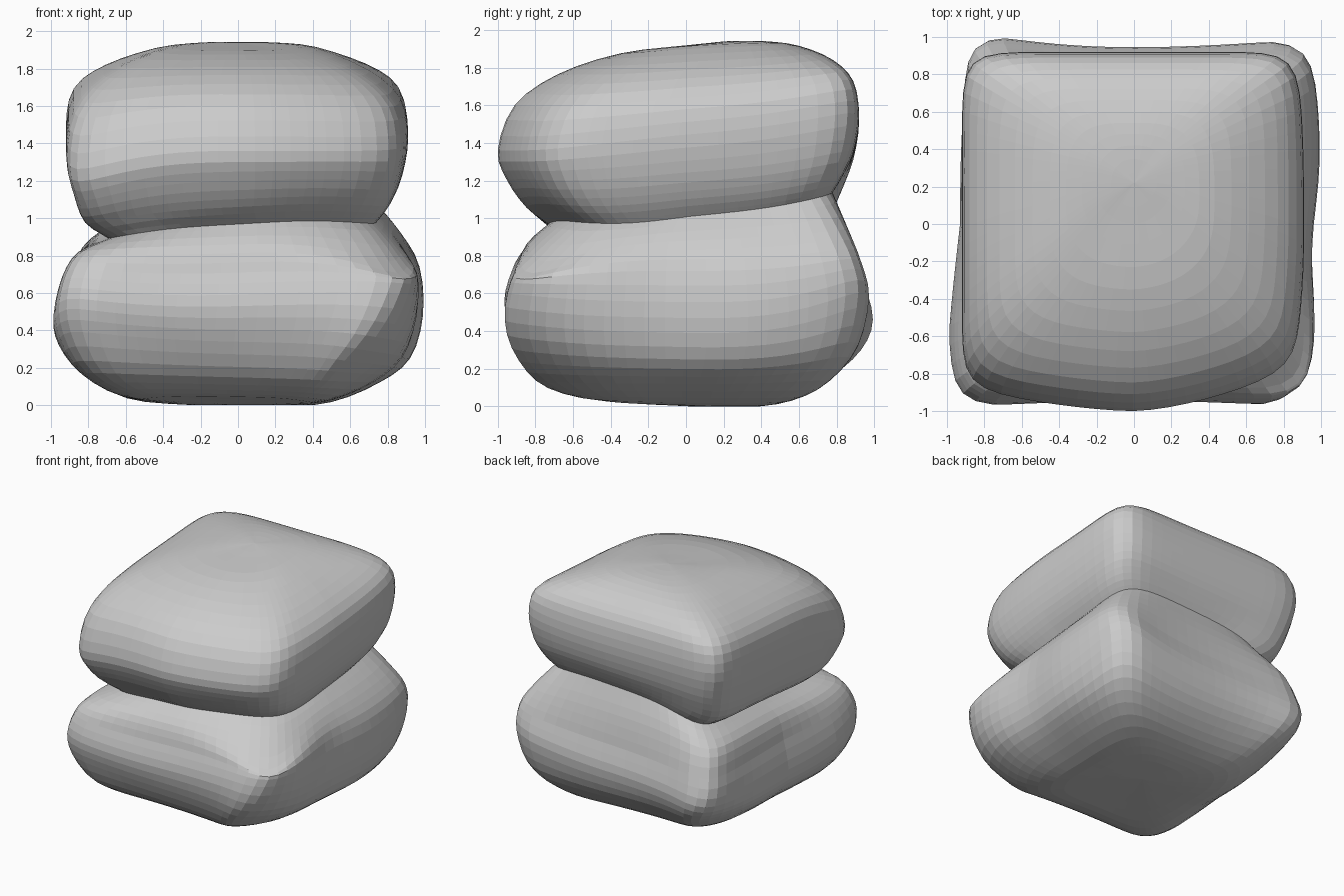
import bpy, bmesh, math

if "Cube" in bpy.data.objects:
    bpy.data.objects.remove(bpy.data.objects["Cube"])

# Height profiles per level: left x,z  right x,z  front y,z  back y,z
LEVELS = [
    (0, 0, 0, 0, .1, 0, .1, 0),
    (-.3, .01, .25, .0, -.3, .03, .37, .0),
    (-.62, .04, .5, .02, -.6, .06, .58, .04),
    (-.84, .16, .76, .12, -.82, .15, .78, .14),
    (-.97, .29, .93, .25, -.95, .34, .94, .3),
    (-1, .42, 1, .47, -1, .53, 1, .5),
    (-.95, .65, .98, .72, -.95, .71, .95, .7),
    (-.86, .83, .88, .88, -.87, .86, .87, .93),
    (-.7, .93, .75, 1.01, -.73, .97, .78, 1.12),      # pinched waist
    (-.82, 1.02, .82, 1.1, -.85, 1.06, .83, 1.2),
    (-.88, 1.2, .88, 1.24, -.95, 1.2, .89, 1.33),
    (-.92, 1.44, .91, 1.44, -1, 1.36, .92, 1.52),
    (-.88, 1.65, .87, 1.64, -.91, 1.6, .89, 1.72),
    (-.72, 1.79, .7, 1.79, -.68, 1.765, .78, 1.84),
    (-.45, 1.9, .43, 1.905, -.35, 1.875, .6, 1.915),
    (-.2, 1.935, .2, 1.935, 0, 1.918, .42, 1.94),
    (0, 1.94, 0, 1.94, .22, 1.94, .22, 1.94),
]
# Corner nudges: side signs, level, reach in levels, shift x, y, z
NUDGES = [
    (1, -1, 3.3, 2.7, -.26, .03, 0),       # front right base tucked in
    (1, -1, 5.5, 1.5, -.05, .05, 0),
    (1, -1, 6.7, 1.3, 0, 0, -.14),         # front right shoulder sags
    (-1, 1, 3.2, 2.8, .15, 0, 0),          # back left base tucked in
    (-1, 1, 8, 1.8, 0, 0, -.09),
    (1, 1, 4.8, 2.6, -.05, -.03, .12),     # back right swell sits higher
    (-1, -1, 5, 2.5, .03, .04, .1),        # front left swell sits higher
    (-1, -1, 11, 2.8, 0, 0, -.12),         # front left of the crown droops
    (1, 1, 11, 3, -.03, 0, .05),
]
STEPS, SIDE, WAIST = 3, 18, 8
LAST = len(LEVELS) - 1


def clamp(v):
    return max(0.0, min(1.0, v))


def lerp(a, b, f):
    return a + (b - a) * f


def level_at(t):
    """Smooth curve through the levels, with a crease at the waist."""
    i = min(int(t), LAST - 1)
    f = t - i
    lo, hi = (0, WAIST) if i < WAIST else (WAIST, LAST)
    p = [LEVELS[max(lo, min(hi, i + k))] for k in (-1, 0, 1, 2)]
    return [b + .5 * f * (c - a + f * (2*a - 5*b + 4*c - d + f * (3*(b - c) + d - a)))
            for a, b, c, d in zip(*p)]


def square_loop():
    """Points around a unit square, counter-clockwise."""
    pts = []
    u, v = 1, -1
    for du, dv in ((0, 1), (-1, 0), (0, -1), (1, 0)):
        for k in range(SIDE):
            pts.append((u + 2 * du * k / SIDE, v + 2 * dv * k / SIDE))
        u, v = u + 2 * du, v + 2 * dv
    return pts


def cushion_point(t, u, v):
    xl, zl, xr, zr, yf, zf, yb, zb = level_at(t)
    size = clamp((xr - xl) / 2)
    n = 2 + 10 * size ** 2                     # rounder toward the poles
    s = (abs(u) ** n + abs(v) ** n) ** (-1 / n)
    u, v = u * s, v * s
    x, y = lerp(xl, xr, (u + 1) / 2), lerp(yf, yb, (v + 1) / 2)
    wu, wv = u ** 4, v ** 4
    z = ((zl + zr) * wu + (zf + zb) * wv) / (wu + wv) / 2
    z += (zr - zl) / 2 * u + (zb - zf) / 2 * v
    upper = clamp((t - 6.5) / 1.5)
    lower = clamp((8 - t) / 2) * size
    # lower half: sides sink between swollen corners
    if u > 0:
        x *= 1 - .05 * lower * math.exp(-((v + .15) / .35) ** 2)
    else:
        x *= 1 - .07 * lower * clamp((v + .6) / .6)
    y *= 1 - .055 * lower * (1 - min(1, (u / .8) ** 2))
    # upper half: front bows out, its right corner is pulled in
    bow = .25 if u > 0 else .05 + .09 * clamp(t - 8)
    y += bow * upper * size * abs(u) ** 1.6 * max(0, -v)
    x -= .06 * upper * size * max(0, u) * max(0, -v) ** 2
    for su, sv, mid, reach, dx, dy, dz in NUDGES:
        w = clamp(1 - abs(t - mid) / reach)
        w = w * w * (3 - 2 * w) * size
        w *= (max(0, su * u) * max(0, sv * v)) ** 2.5 * 1.3
        x, y, z = x + dx * w, y + dy * w, z + dz * w
    return x, y, max(z, 0)


grey = bpy.data.materials.new("soft_grey")
grey.diffuse_color = (.6, .6, .6, 1)
grey.use_nodes = True
grey.node_tree.nodes["Principled BSDF"].inputs["Base Color"].default_value = grey.diffuse_color

# Body: one pinched cushion lofted from base to crown
bm = bmesh.new()
loop = square_loop()
rings = [[bm.verts.new(cushion_point(k / STEPS, u, v)) for u, v in loop]
         for k in range(1, LAST * STEPS)]
count = len(loop)
for a, b in zip(rings, rings[1:]):
    for i in range(count):
        j = (i + 1) % count
        bm.faces.new((a[i], a[j], b[j], b[i]))
bottom, top = bm.verts.new((0, .1, 0)), bm.verts.new((0, .22, 1.94))
for i in range(count):
    j = (i + 1) % count
    bm.faces.new((bottom, rings[0][j], rings[0][i]))
    bm.faces.new((top, rings[-1][i], rings[-1][j]))
bmesh.ops.recalc_face_normals(bm, faces=bm.faces)
mesh = bpy.data.meshes.new("pinched_cushion")
bm.to_mesh(mesh)
bm.free()
mesh.materials.append(grey)
body = bpy.data.objects.new("pinched_cushion", mesh)
bpy.context.collection.objects.link(body)
